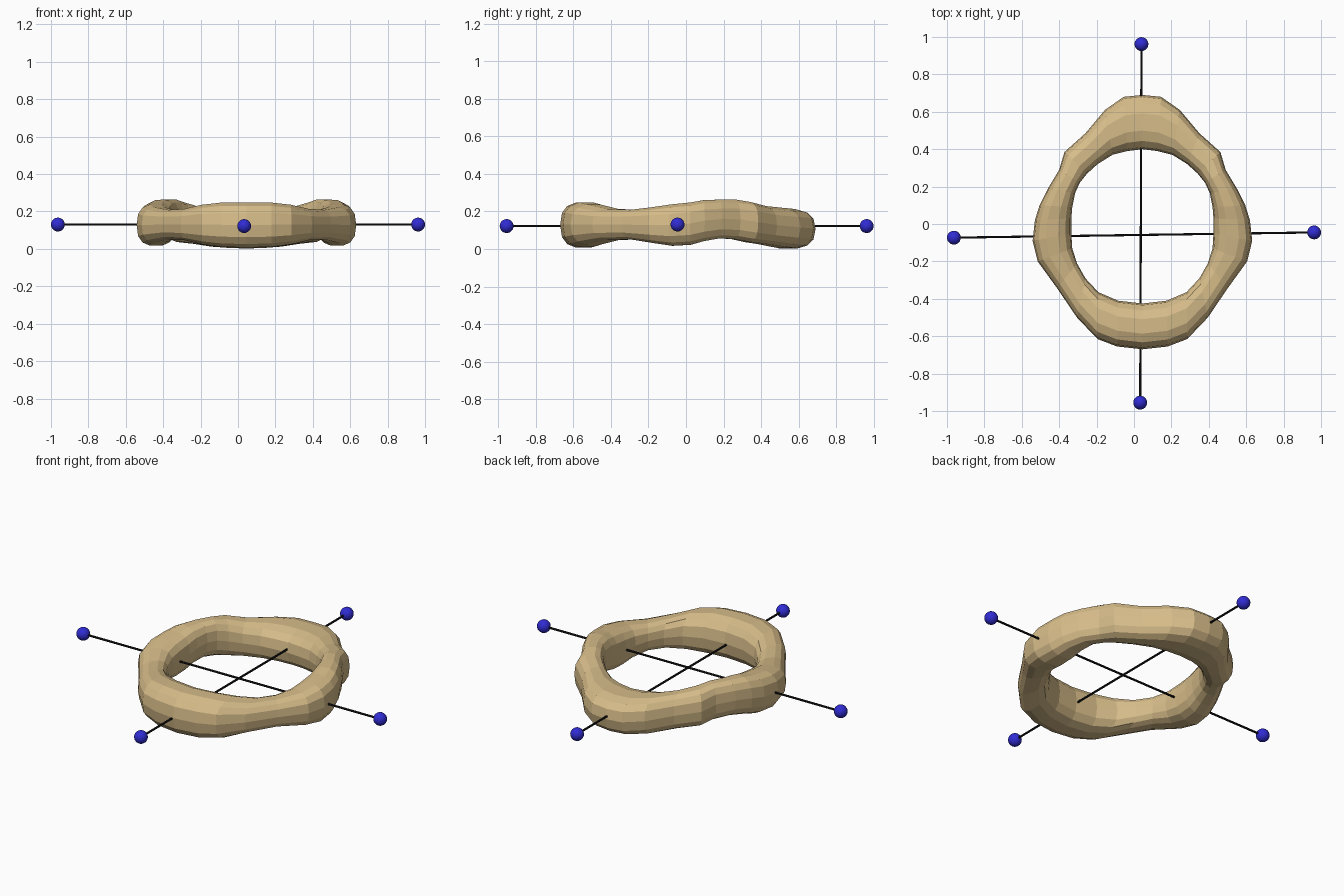
import bpy, math
from mathutils import Vector

if "Cube" in bpy.data.objects:
    bpy.data.objects.remove(bpy.data.objects["Cube"])

def material(name, rgb):
    m = bpy.data.materials.new(name)
    m.diffuse_color = (*rgb, 1)
    m.use_nodes = True
    m.node_tree.nodes["Principled BSDF"].inputs["Base Color"].default_value = m.diffuse_color
    return m

TAN = material("tan", (0.67, 0.5, 0.25))
BLUE = material("blue", (0.03, 0.025, 0.65))
BLACK = material("black", (0.01, 0.01, 0.01))

# Lumpy ring: half stations, front to back
# (outer x, outer y, inner x, inner y, bottom z, top z)
CX = 0.045
HALF = [
    (0, -.67, 0, -.425, .005, .25),
    (.135, -.655, .13, -.41, .008, .25),
    (.24, -.615, .235, -.365, .022, .238),
    (.35, -.5, .305, -.29, .045, .215),
    (.455, -.345, .35, -.21, .05, .21),
    (.56, -.2, .375, -.13, .03, .225),
    (.587, -.09, .38, -.05, .015, .24),
    (.575, .02, .38, .03, .02, .25),
    (.55, .1, .375, .09, .04, .262),
    (.505, .19, .36, .165, .055, .265),
    (.445, .29, .335, .22, .05, .265),
    (.417, .385, .295, .27, .035, .252),
    (.305, .485, .24, .32, .025, .23),
    (.2, .61, .16, .37, .01, .22),
    (.1, .68, .08, .39, .003, .215),
    (0, .69, 0, .4, 0, .212),
]
stations = HALF + [(-a, b, -c, d, e, f) for a, b, c, d, e, f in HALF[-2:0:-1]]
SIDES, POWER = 14, 2 / 2.6
verts, faces = [], []
for ox, oy, ix, iy, lo, hi in stations:
    outer, inner = Vector((ox, oy)), Vector((ix, iy))
    mid, half = (outer + inner) / 2, (outer - inner) / 2
    for k in range(SIDES):
        t = math.tau * k / SIDES
        c, s = math.cos(t), math.sin(t)
        u = math.copysign(abs(c) ** POWER, c)
        v = math.copysign(abs(s) ** POWER, s)
        p = mid + half * u
        verts.append((p.x + CX, p.y, (lo + hi) / 2 + v * (hi - lo) / 2))
n = len(stations)
for i in range(n):
    j = (i + 1) % n
    for k in range(SIDES):
        m = (k + 1) % SIDES
        faces.append((i * SIDES + k, j * SIDES + k, j * SIDES + m, i * SIDES + m))
mesh = bpy.data.meshes.new("ring")
mesh.from_pydata(verts, [], faces)
mesh.materials.append(TAN)
bpy.context.collection.objects.link(bpy.data.objects.new("ring", mesh))

# Rods through the ring, with a ball at each end
def rod_with_balls(name, a, b):
    a, b = Vector(a), Vector(b)
    d = b - a
    bpy.ops.mesh.primitive_cylinder_add(vertices=10, radius=0.006, depth=d.length,
                                        location=(a + b) / 2,
                                        rotation=d.to_track_quat('Z', 'Y').to_euler())
    rod = bpy.context.object
    rod.name = name + "_rod"
    rod.data.materials.append(BLACK)
    bpy.ops.object.shade_smooth_by_angle()
    for p in (a, b):
        bpy.ops.mesh.primitive_uv_sphere_add(segments=24, ring_count=14,
                                             radius=0.037, location=p)
        ball = bpy.context.object
        ball.name = name + "_ball"
        ball.data.materials.append(BLUE)
        bpy.ops.object.shade_smooth()

rod_with_balls("side", (-.963, -.073, .13), (.963, -.045, .13))
rod_with_balls("lengthwise", (.033, -.955, .122), (.04, .962, .122))
